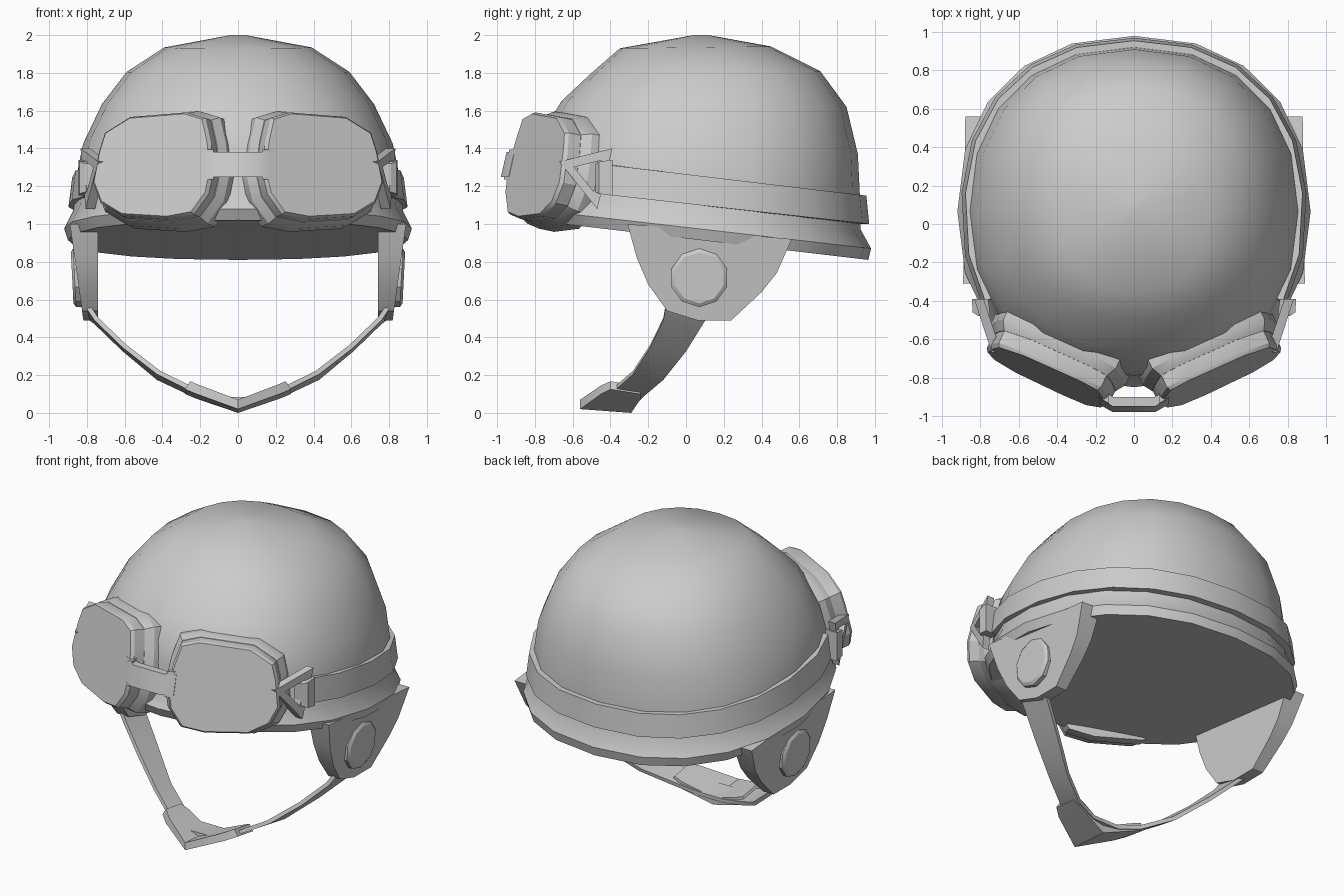
import bpy, bmesh
from math import sin, cos, radians, pi, copysign
from mathutils import Vector

cube = bpy.data.objects.get("Cube")
if cube:
    bpy.data.objects.remove(cube, do_unlink=True)

grey = bpy.data.materials.new("matte_grey")
grey.use_nodes = True
grey.diffuse_color = (0.6, 0.6, 0.6, 1)
grey.node_tree.nodes["Principled BSDF"].inputs["Base Color"].default_value = (0.6, 0.6, 0.6, 1)


def loft(name, rings, wrap=False, angle=30):
    """Skin closed rings of points; cap the ends, or wrap last ring to first."""
    bm = bmesh.new()
    vs = [[bm.verts.new(p) for p in r] for r in rings]
    n = len(rings[0])
    pairs = list(zip(vs, vs[1:])) + ([(vs[-1], vs[0])] if wrap else [])
    for a, b in pairs:
        for i in range(n):
            j = (i + 1) % n
            bm.faces.new((a[i], a[j], b[j], b[i]))
    if not wrap:
        bm.faces.new(vs[0])
        bm.faces.new(vs[-1])
    bmesh.ops.recalc_face_normals(bm, faces=bm.faces)
    me = bpy.data.meshes.new(name)
    bm.to_mesh(me)
    bm.free()
    me.materials.append(grey)
    ob = bpy.data.objects.new(name, me)
    bpy.context.collection.objects.link(ob)
    bpy.ops.object.select_all(action='DESELECT')
    ob.select_set(True)
    bpy.context.view_layer.objects.active = ob
    bpy.ops.object.shade_smooth_by_angle(angle=radians(angle))
    return ob


def oval(t, half, front, back, zf, zb):
    """Point at angle t on a tilted, slightly squared oval."""
    c, s = [copysign(abs(k) ** 0.89, k) for k in (cos(t), sin(t))]
    return Vector((half * c, (front + back) / 2 + (back - front) / 2 * s,
                   (zf + zb) / 2 + (zb - zf) / 2 * s))


# Helmet shell: rim, groove and dome (half width, front y, back y, front z, back z)
SHELL = [
    (.90, -.82, .965, 1.02, .81),
    (.92, -.85, .98, 1.08, .87),
    (.875, -.80, .925, 1.16, .97),
    (.855, -.79, .92, 1.35, 1.16),
    (.82, -.76, .91, 1.48, 1.37),
    (.72, -.66, .85, 1.65, 1.62),
    (.59, -.50, .71, 1.80, 1.81),
    (.39, -.35, .45, 1.93, 1.94),
    (.04, .04, .12, 2.0, 2.0),
]
SEG = 20
loft("helmet_shell", [[oval(2 * pi * i / SEG, *r) for i in range(SEG)] for r in SHELL], angle=38)

# Goggle strap around the sides and back
BAND = [
    (.84, -.78, .90, 1.20, 1.0),
    (.90, -.83, .97, 1.20, 1.0),
    (.88, -.81, .955, 1.36, 1.15),
    (.83, -.76, .89, 1.36, 1.15),
]
STEPS = 14
loft("goggle_strap", [[oval(radians(-30 + 240 * k / STEPS), *b) for b in BAND]
                      for k in range(STEPS + 1)])

# Goggle outline in the lens plane, outward and up
LENS = [(.30, .18), (.16, .265), (-.17, .29), (-.28, .26), (-.32, .14), (-.355, -.02),
        (-.335, -.15), (-.26, -.26), (-.115, -.285), (.16, -.27), (.29, -.20),
        (.345, -.09), (.325, .08)]
yaw, tilt = radians(25), radians(11)
out = Vector((cos(yaw), sin(yaw), 0))
flat = Vector((sin(yaw), -cos(yaw), 0))
up = Vector((0, 0, cos(tilt))) - flat * sin(tilt)
fwd = flat * cos(tilt) + Vector((0, 0, sin(tilt)))
centre = Vector((.455, -.795, 1.31))

FLAP = [(-.31, 1.0), (-.26, .82), (-.20, .68), (-.10, .54), (.06, .49),
        (.24, .49), (.40, .64), (.48, .74), (.56, .92)]
BUCKLE = [(-.67, 1.33), (-.39, 1.40), (-.47, 1.08)]

for side, s in (("left", 1), ("right", -1)):
    def flip(pts):
        return [Vector((p[0] * s, p[1], p[2])) for p in pts]

    def goggle_ring(scale, depth):
        return flip([centre + (out * u + up * v) * scale + fwd * depth for u, v in LENS])

    # Lens block and the wider frame behind it
    loft(side + "_lens", [goggle_ring(*k) for k in ((1, -.14), (1, -.02), (.96, 0))])
    loft(side + "_goggle_frame",
         [goggle_ring(*k) for k in ((.98, -.24), (1.1, -.23), (1.1, -.14), (1.01, -.09))])

    # Triangular buckle with an open middle
    cy = sum(p[0] for p in BUCKLE) / 3
    cz = sum(p[1] for p in BUCKLE) / 3

    def tri(scale, dx):
        pts = [(cy + (y - cy) * scale, cz + (z - cz) * scale) for y, z in BUCKLE]
        return flip([(.81 + (y + .4) * .33 + dx, y, z) for y, z in pts])

    loft(side + "_buckle", [tri(1, -.03), tri(1, .02), tri(.52, .02), tri(.52, -.03)], wrap=True)

    # Strap end folded round the buckle bar
    loft(side + "_strap_loop",
         [flip([(x0, y, z0), (x1, y, z0), (x1, y, z1), (x0, y, z1)])
          for x0, x1, y, z0, z1 in ((.75, .81, -.48, 1.17, 1.32),
                                    (.75, .84, -.46, 1.16, 1.33),
                                    (.76, .845, -.39, 1.15, 1.34))])

    # Ear flap, thinner toward the bottom
    loft(side + "_ear_flap",
         [flip([(.74, y, z) for y, z in FLAP]),
          flip([(.82 + .14 * (z - .5), y, z) for y, z in FLAP])])

    # Ten-sided ear disc
    def disc(r, x):
        return flip([(x + .05 * r * cos(k * pi / 5), .07 + r * sin(k * pi / 5),
                      .715 + r * cos(k * pi / 5)) for k in range(10)])

    loft(side + "_ear_disc", [disc(.155, .80), disc(.155, .865), disc(.135, .878)])

    # Knob joining the bridge to the lens
    loft(side + "_bridge_knob",
         [flip([(.13, y0, z), (.20, y0 + .04, z), (.20, y0 + .09, z), (.13, y0 + .07, z)])
          for y0, z in ((-.965, 1.235), (-.935, 1.395))])

# Bridge between the lenses
loft("goggle_bridge",
     [[(x, y, 1.25), (x, y + .05, 1.25), (x, y + .08, 1.38), (x, y + .03, 1.38)]
      for x, y in ((-.18, -.94), (-.11, -.98), (.11, -.98), (.18, -.94))])


def band(name, half, thick):
    """Mirrored strip from (x, front y, front z, back y, back z) stations."""
    full = half + [(-p[0],) + p[1:] for p in reversed(half) if p[0] > 0]
    rings = []
    for x, yf, zf, yb, zb in full:
        f, b = Vector((x, yf, zf)), Vector((x, yb, zb))
        inward = Vector((-x, 0, .45)).normalized() * thick
        rings.append([f, b, b + inward, f + inward])
    loft(name, rings)


# Chin strap and the wider chin pad
band("chin_strap", [(.80, -.11, .55, .11, .50), (.76, -.12, .49, .09, .47),
                    (.61, -.19, .345, .0, .325), (.43, -.28, .205, -.12, .175),
                    (.25, -.38, .115, -.22, .09), (.10, -.42, .06, -.26, .05)], .025)
band("chin_pad", [(.28, -.40, .125, -.24, .10), (.22, -.45, .10, -.24, .075),
                  (0, -.56, .02, -.29, .0)], .05)
